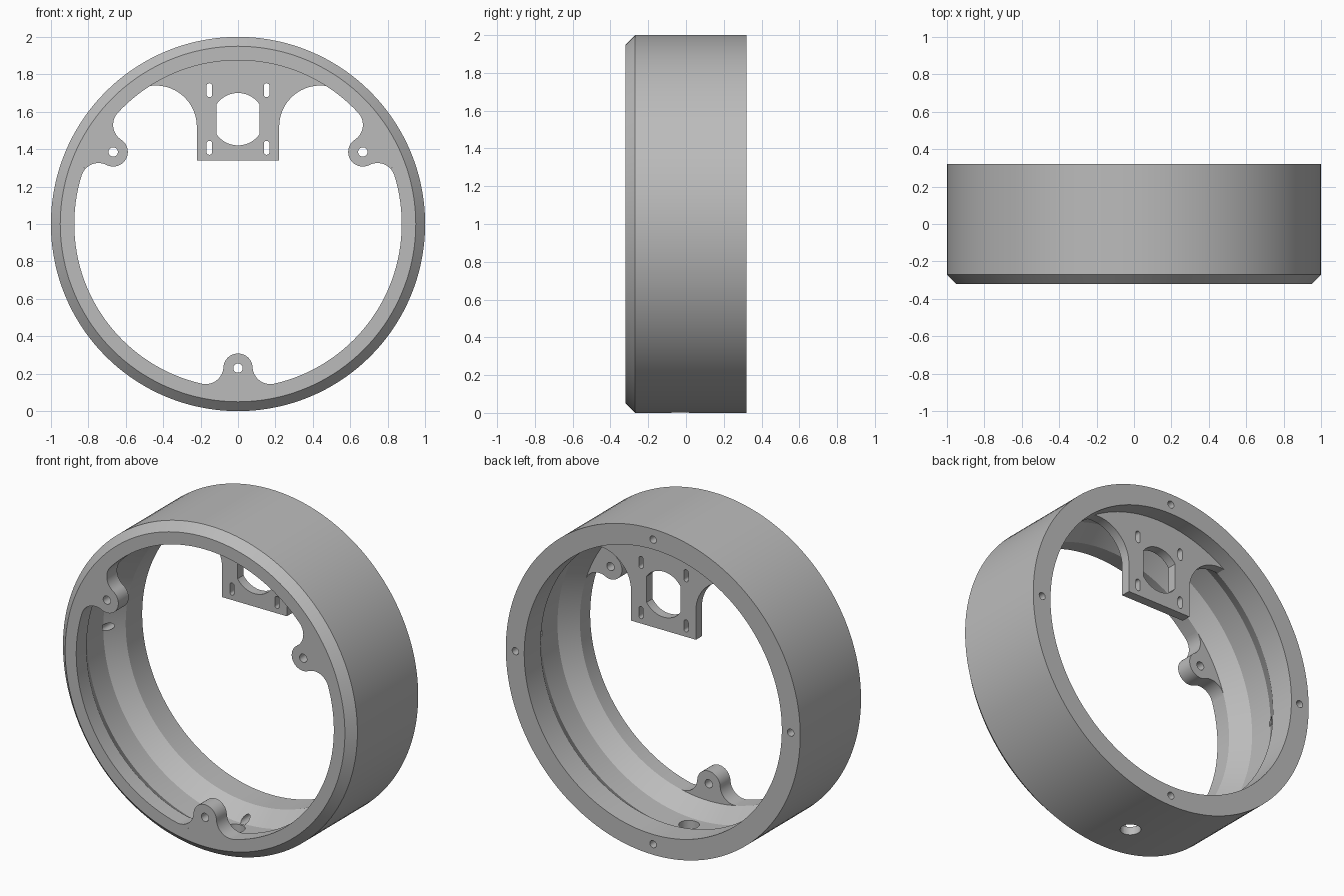
import bpy
import bmesh
from math import sin, cos, pi, radians, atan2, acos, asin, hypot
from mathutils import Matrix, Vector

if "Cube" in bpy.data.objects:
    bpy.data.objects.remove(bpy.data.objects["Cube"])

R_IN = 0.875     # inner radius of the lip and flange
SEGMENTS = 144

grey = bpy.data.materials.new("plain grey")
grey.use_nodes = True
colour = (0.5, 0.5, 0.5, 1)
grey.diffuse_color = colour
grey.node_tree.nodes["Principled BSDF"].inputs["Base Color"].default_value = colour


def add_object(name, mesh):
    obj = bpy.data.objects.new(name, mesh)
    bpy.context.collection.objects.link(obj)
    return obj


def finish(obj):
    obj.data.materials.clear()
    obj.data.materials.append(grey)
    bpy.ops.object.select_all(action="DESELECT")
    obj.select_set(True)
    bpy.context.view_layer.objects.active = obj
    bpy.ops.object.shade_smooth_by_angle(angle=radians(30))


def arc(cx, cz, r, start, end, steps=16):
    """Points along an arc, angles in radians."""
    angles = [start + (end - start) * i / steps for i in range(steps + 1)]
    return [(cx + r * cos(a), cz + r * sin(a)) for a in angles]


def circle(cx, cz, r, steps=32):
    return arc(cx, cz, r, 0, 2 * pi, steps)[:-1]


def slot(cx, cz, width, height):
    r, h = width / 2, height / 2 - width / 2
    return arc(cx, cz + h, r, 0, pi, 8) + arc(cx, cz - h, r, pi, 2 * pi, 8)


def mirrored(half):
    """Close a half outline that starts and ends on the x = 0 axis."""
    return half + [(-x, z) for x, z in reversed(half[1:-1])]


def flat_part(name, loops, y_front, y_back, turn=0):
    """Extrude an outline with holes between two depths, turned about the ring axis."""
    curve = bpy.data.curves.new(name, "CURVE")
    curve.dimensions = "2D"
    curve.fill_mode = "BOTH"
    curve.extrude = (y_back - y_front) / 2
    for loop in loops:
        spline = curve.splines.new("POLY")
        spline.points.add(len(loop) - 1)
        for point, (x, z) in zip(spline.points, loop):
            point.co = (x, z, 0, 1)
        spline.use_cyclic_u = True
    temp = add_object(name + " outline", curve)
    graph = bpy.context.evaluated_depsgraph_get()
    mesh = bpy.data.meshes.new_from_object(temp.evaluated_get(graph))
    bpy.data.objects.remove(temp)
    mesh.transform(Matrix.Translation((0, (y_front + y_back) / 2, 1))
                   @ Matrix.Rotation(-turn, 4, "Y") @ Matrix.Rotation(pi / 2, 4, "X"))
    finish(add_object(name, mesh))


# Ring body: closed profile (radius, depth) spun about the y axis
profile = [(R_IN, -0.32), (0.95, -0.32), (1, -0.27), (1, 0.32), (R_IN, 0.32),
           (R_IN, 0.16), (0.95, 0.05), (0.95, -0.11), (R_IN, -0.22)]
bm = bmesh.new()
verts = [bm.verts.new((r, y, 1)) for r, y in profile]
edges = [bm.edges.new((verts[i - 1], verts[i])) for i in range(len(verts))]
bmesh.ops.spin(bm, geom=verts + edges, cent=(0, 0, 1), axis=(0, 1, 0),
               angle=2 * pi, steps=SEGMENTS, use_merge=True)
bmesh.ops.remove_doubles(bm, verts=bm.verts, dist=0.0001)
bmesh.ops.recalc_face_normals(bm, faces=bm.faces)
mesh = bpy.data.meshes.new("ring_body")
bm.to_mesh(mesh)
bm.free()
ring = add_object("ring_body", mesh)

# Cutters: four flange screw holes and one cable hole through the bottom wall
bm = bmesh.new()


def add_cutter(radius, length, matrix):
    bmesh.ops.create_cone(bm, cap_ends=True, segments=32, radius1=radius,
                          radius2=radius, depth=length, matrix=matrix)


for i in range(4):
    a = i * pi / 2
    add_cutter(0.022, 0.36, Matrix.Translation((0.935 * cos(a), 0.22, 1 + 0.935 * sin(a)))
               @ Matrix.Rotation(pi / 2, 4, "X"))
add_cutter(0.058, 0.2, Matrix.Translation((0, -0.03, 0.02)))
mesh = bpy.data.meshes.new("hole_cutters")
bm.to_mesh(mesh)
bm.free()
cutters = add_object("hole_cutters", mesh)
cut = ring.modifiers.new("holes", "BOOLEAN")
cut.operation = "DIFFERENCE"
cut.solver = "EXACT"
cut.object = cutters
graph = bpy.context.evaluated_depsgraph_get()
cut_mesh = bpy.data.meshes.new_from_object(ring.evaluated_get(graph))
ring.modifiers.clear()
ring.data = cut_mesh
bpy.data.objects.remove(cutters)
finish(ring)

# Mounting lugs: rounded bosses blended into the front lip
boss_at, boss_r, fillet = 0.77, 0.078, 0.095
reach = R_IN - fillet
spread = acos((boss_at ** 2 + reach ** 2 - (boss_r + fillet) ** 2) / (2 * boss_at * reach))
fx, fz = reach * sin(spread), -reach * cos(spread)
lean = atan2(fz + boss_at, fx)
half = (arc(0, -boss_at, boss_r, pi / 2, lean)
        + arc(fx, fz, fillet, pi + lean, 1.5 * pi + spread)[1:]
        + arc(0, 0, R_IN, spread - pi / 2, -pi / 2, 6)[1:])
for name, degrees in (("bottom_lug", 0), ("left_lug", 120), ("right_lug", 240)):
    flat_part(name, [mirrored(half), circle(0, -boss_at, 0.025)],
              -0.32, -0.22, radians(degrees))

# Rear bracket plate: hangs from the flange, with scooped shoulders
sx, sz, scoop, edge = 0.44, 0.52, 0.22, R_IN + 0.003
dist = hypot(sx, sz)
meet = atan2(sz, sx) + acos((edge ** 2 - dist ** 2 - scoop ** 2) / (2 * dist * scoop))
end = Vector((sx + scoop * cos(meet), sz + scoop * sin(meet)))
half = (arc(0, 0, edge, pi / 2, atan2(end.y, end.x))
        + arc(sx, sz, scoop, meet, pi)[1:]
        + [(0.22, 0.34), (0, 0.34)])
# Central opening: a circle with flattened sides
flat = acos(0.115 / 0.14)
opening = arc(0, 0.56, 0.14, flat, pi - flat) + arc(0, 0.56, 0.14, pi + flat, 2 * pi - flat)
slots = [slot(x, z, 0.03, 0.075) for x in (-0.153, 0.153) for z in (0.407, 0.715)]
flat_part("bracket_plate", [mirrored(half), opening] + slots, 0.16, 0.218)
